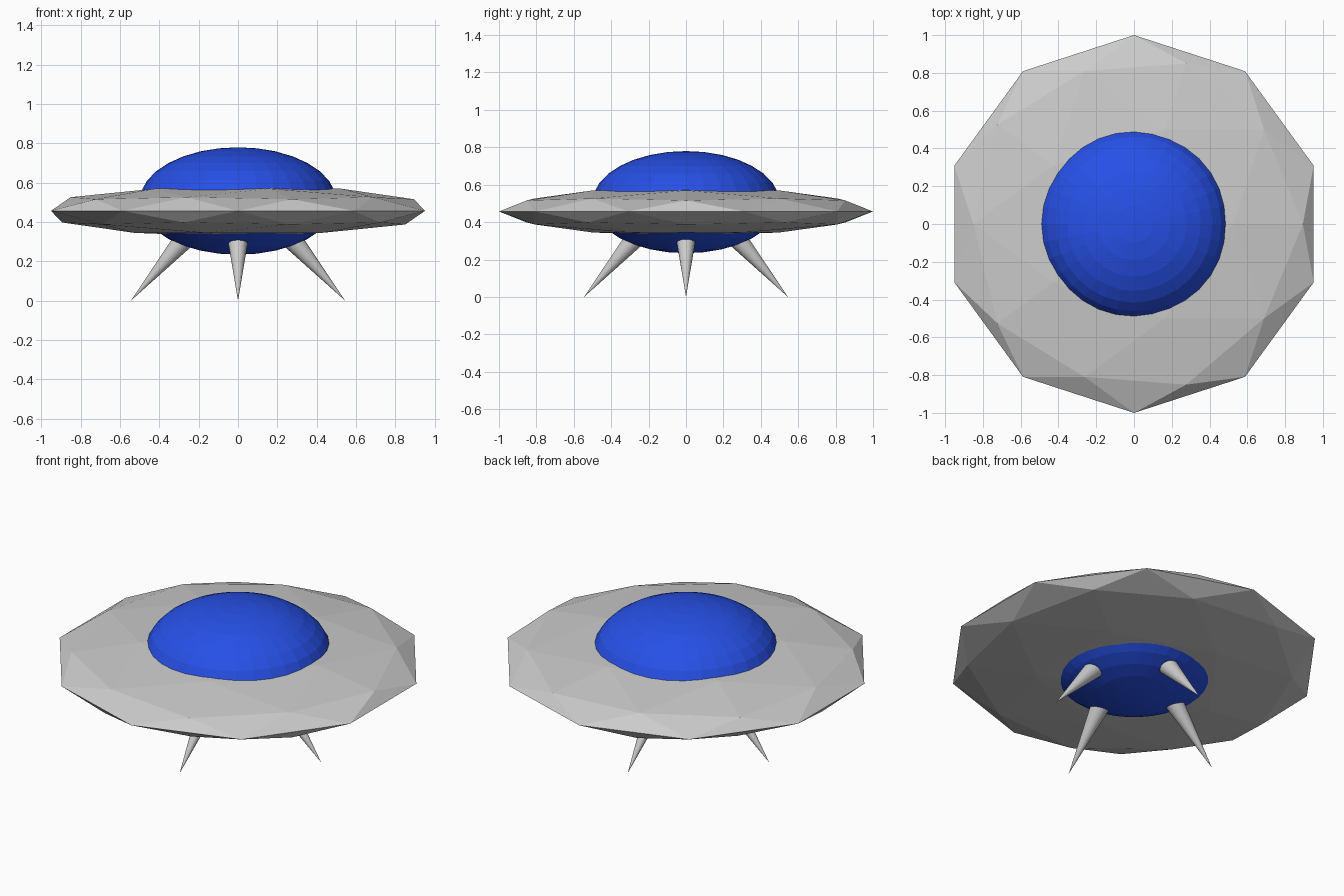
import bpy
from math import radians, cos, sin, pi
from mathutils import Vector

if "Cube" in bpy.data.objects:
    bpy.data.objects.remove(bpy.data.objects["Cube"])

# Faceted disc: squashed low-poly icosphere
bpy.ops.mesh.primitive_ico_sphere_add(subdivisions=2, radius=1, location=(0, 0, 0.457))
disc = bpy.context.object
disc.name = "saucer_disc"
disc.scale.z = 0.132

# Blue cabin: flattened sphere through the disc
bpy.ops.mesh.primitive_uv_sphere_add(segments=32, ring_count=16, radius=0.5, location=(0, 0, 0.507))
cabin = bpy.context.object
cabin.name = "cabin_dome"
cabin.scale.z = 0.273 / 0.5
blue = bpy.data.materials.new("blue")
blue.diffuse_color = (0.02, 0.08, 0.8, 1)
blue.use_nodes = True
blue.node_tree.nodes["Principled BSDF"].inputs["Base Color"].default_value = blue.diffuse_color
cabin.data.materials.append(blue)


# Splayed conical legs, point down, base buried in the cabin
def add_leg(name, angle, length=0.48, tilt=radians(49), tip_radius=0.545):
    out = Vector((cos(angle), sin(angle), 0))
    direction = out * cos(tilt) - Vector((0, 0, sin(tilt)))
    tip = out * tip_radius
    bpy.ops.mesh.primitive_cone_add(
        vertices=32, radius1=length * 0.127, radius2=0, depth=length,
        location=tip - direction * length / 2,
        rotation=direction.to_track_quat('Z', 'Y').to_euler())
    bpy.context.object.name = name


for i, side in enumerate(("right", "back", "left", "front")):
    add_leg(side + "_leg", i * pi / 2)
